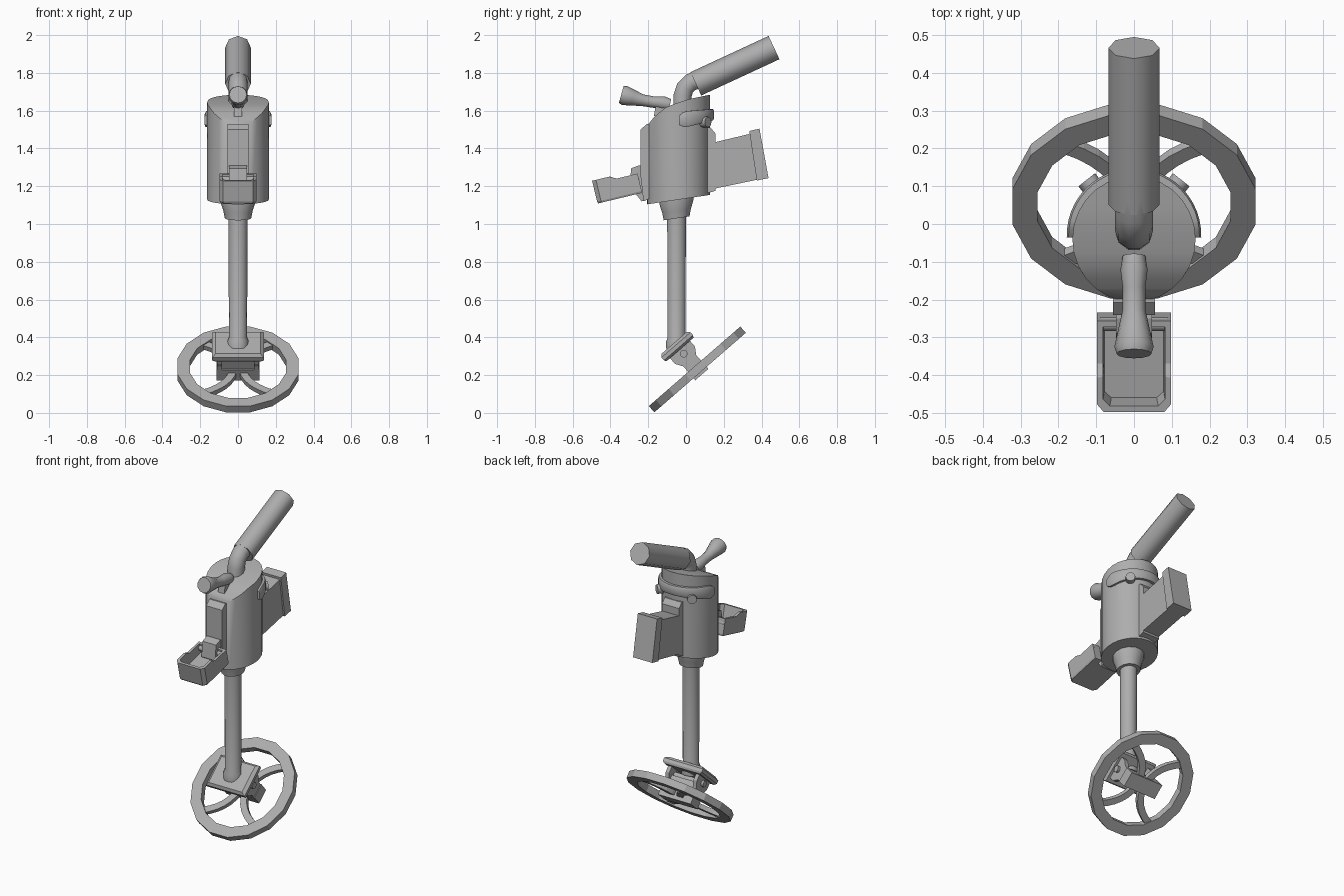
import bpy, bmesh
from math import sin, cos, pi, radians
from mathutils import Matrix, Vector

if "Cube" in bpy.data.objects:
    bpy.data.objects.remove(bpy.data.objects["Cube"])

GREY = (0.42, 0.42, 0.42, 1)
grey = bpy.data.materials.new("grey")
grey.use_nodes = True
grey.diffuse_color = GREY
grey.node_tree.nodes["Principled BSDF"].inputs["Base Color"].default_value = GREY


def finish(name, bm, frame=None, smooth=False):
    bmesh.ops.recalc_face_normals(bm, faces=bm.faces)
    if frame:
        bm.transform(frame)
    mesh = bpy.data.meshes.new(name)
    bm.to_mesh(mesh)
    bm.free()
    mesh.materials.append(grey)
    ob = bpy.data.objects.new(name, mesh)
    bpy.context.collection.objects.link(ob)
    if smooth:
        bpy.ops.object.select_all(action="DESELECT")
        ob.select_set(True)
        bpy.context.view_layer.objects.active = ob
        bpy.ops.object.shade_smooth_by_angle(angle=radians(47))
    return ob


def loft(name, rings, frame=None, smooth=False, closed=False):
    """Skin a list of equal-length point rings; cap the ends unless closed."""
    bm = bmesh.new()
    vs = [[bm.verts.new(p) for p in r] for r in rings]
    n = len(vs[0])
    for a, b in zip(vs, vs[1:] + (vs[:1] if closed else [])):
        for i in range(n):
            j = (i + 1) % n
            bm.faces.new((a[i], a[j], b[j], b[i]))
    if not closed:
        bm.faces.new(vs[0])
        bm.faces.new(vs[-1])
    return finish(name, bm, frame, smooth)


def prism(name, yz, x0, x1, frame=None):
    """Extrude a side profile across x."""
    return loft(name, [[(x, y, z) for y, z in yz] for x in (x0, x1)], frame)


def tube(name, path, sides=12, smooth=True):
    """Sweep circles along a side-plane path of (y, z, radius)."""
    pts = [Vector((0, y, z)) for y, z, r in path]
    rings = []
    for i, p in enumerate(pts):
        t = (pts[min(i + 1, len(pts) - 1)] - pts[max(i - 1, 0)]).normalized()
        across, r = Vector((0, -t.z, t.y)), path[i][2]
        rings.append([p + Vector((r * cos(a), 0, 0)) + across * r * sin(a)
                      for a in (2 * pi * k / sides for k in range(sides))])
    return loft(name, rings, None, smooth)


def rod(name, a, b, radius, frame=None, sides=12):
    a, b = Vector(a), Vector(b)
    bm = bmesh.new()
    place = Matrix.Translation((a + b) / 2) @ (b - a).to_track_quat("Z", "Y").to_matrix().to_4x4()
    bmesh.ops.create_cone(bm, cap_ends=True, segments=sides, radius1=radius,
                          radius2=radius, depth=(b - a).length, matrix=place)
    return finish(name, bm, frame, True)


def rect(x, y, z):
    return [(-x, -y, z), (x, -y, z), (x, y, z), (-x, y, z)]


# Tilted search ring
base = Matrix.Translation((0, 0.06, 0.23)) @ Matrix.Rotation(radians(41), 4, "X")
SIDES = 16
rings = []
for k in range(SIDES):
    a = 2 * pi * (k + 0.5) / SIDES
    rings.append([(r * cos(a), r * sin(a), z) for r, z in
                  ((0.327, -0.022), (0.327, 0.022), (0.26, 0.022), (0.26, -0.022))])
loft("base_ring", rings, base, closed=True)

# Four curved spokes
p0, p1, p2 = Vector((0.025, 0.02)), Vector((0.045, 0.14)), Vector((0.185, 0.2))
for sx in (-1, 1):
    for sy in (-1, 1):
        rings = []
        for k in range(7):
            t = k / 6
            p = p0 * (1 - t) ** 2 + p1 * 2 * t * (1 - t) + p2 * t * t
            d = ((p1 - p0) * (1 - t) + (p2 - p1) * t).normalized()
            n = Vector((-d.y, d.x)) * 0.02
            rings.append([(sx * q.x, sy * q.y, z) for q, z in
                          ((p + n, 0.014), (p - n, 0.014), (p - n, -0.014), (p + n, -0.014))])
        loft("spoke", rings, base)

# Pivot bracket between ring and shaft
loft("hub_block", [rect(0.115, 0.046, -0.036), rect(0.115, 0.046, 0.035)], base)
loft("mount_plate", [rect(0.125, 0.095, 0.14), rect(0.137, 0.102, 0.152),
                     rect(0.137, 0.102, 0.172), rect(0.118, 0.088, 0.187)], base)
ear = ((-0.045, 0), (0.045, 0), (0.045, 0.06), (0.07, 0.1), (0.07, 0.145),
       (-0.07, 0.145), (-0.07, 0.1), (-0.045, 0.06))
for s in (-1, 1):
    prism("bracket_ear", ear, s * 0.085, s * 0.11, base)
rod("pivot_pin", (-0.125, 0, 0.11), (0.125, 0, 0.11), 0.02, base)
prism("pivot_core", ((-0.035, 0.02), (0.035, 0.02), (0.035, 0.1), (-0.035, 0.1)), -0.085, 0.085, base)

# Shaft and collar
tube("shaft", ((-0.05, 0.34, 0.056), (-0.05, 0.38, 0.056), (-0.05, 0.4, 0.048), (-0.05, 1.06, 0.051)), 14)
loft("collar", [[(r * cos(a), r * sin(a) - 0.05, z + 0.15 * r * sin(a)) for a in
                 (2 * pi * k / 14 for k in range(14))]
                for r, z in ((0.07, 1.03), (0.078, 1.07), (0.092, 1.115), (0.092, 1.16))], None, True)

# Body: cylinder with sloped bottom and curved sloping top
TOP = ((-0.21, 1.515), (-0.17, 1.565), (-0.105, 1.62), (0.01, 1.66), (0.13, 1.685))


def top_z(y):
    for (a, za), (b, zb) in zip(TOP, TOP[1:]):
        if y <= b:
            return za + (zb - za) * (y - a) / (b - a)
    return TOP[-1][1]


bm = bmesh.new()
HALF = 14
levels = []
for height in (lambda y: 1.135 + 0.15 * y, top_z):
    loop = []
    for k in range(2 * HALF):
        a = pi * k / HALF - pi / 2
        y = 0.167 * sin(a) - 0.04
        loop.append(bm.verts.new((0.163 * cos(a), y, height(y))))
    levels.append(loop)
low, high = levels
for i in range(2 * HALF):
    j = (i + 1) % (2 * HALF)
    bm.faces.new((low[i], low[j], high[j], high[i]))
bm.faces.new(low)
for k in range(HALF):
    strip = [high[k], high[k + 1], high[-k - 1], high[-k]]
    bm.faces.new(list(dict.fromkeys(strip)))
finish("body", bm, None, True)

# Strap wrapped around the back, with two buttons
rings = []
for k in range(25):
    t = k / 24
    a = radians(-2 + 184 * t)
    edge = min(t, 1 - t)
    h = (0.045 - 0.015 * sin(a)) * min(1, 0.3 + edge * 12) ** 0.5
    z = 1.55 + 0.028 * sin(a)
    rings.append([(r * cos(a), r * sin(a) - 0.03, z + dz) for r, dz in
                  ((0.15, -h), (0.173, -h), (0.178, -h * 0.7), (0.178, h * 0.7), (0.173, h), (0.15, h))])
loft("back_strap", rings, None, True)
for s in (-1, 1):
    rod("strap_button", (s * 0.08, 0.06, 1.54), (s * 0.125, 0.117, 1.54), 0.028)

# Neck elbow and long grip tube
tube("neck", ((-0.02, 1.62, 0.05), (-0.018, 1.68, 0.05), (-0.005, 1.72, 0.05),
              (0.025, 1.75, 0.05), (0.09, 1.775, 0.05)), 10)
tube("grip_tube", ((0.052, 1.742, 0.068), (0.466, 1.934, 0.068)), 8)

# Flared knob at the top front
tube("front_knob", ((-0.085, 1.632, 0.03), (-0.12, 1.64, 0.036), (-0.17, 1.645, 0.03),
                    (-0.23, 1.655, 0.031), (-0.28, 1.668, 0.042), (-0.325, 1.68, 0.052),
                    (-0.343, 1.685, 0.046)), 12)
prism("knob_stem", ((-0.17, 1.57), (-0.09, 1.6), (-0.09, 1.63), (-0.16, 1.63)), -0.022, 0.022)

# Rear slab, battery arm and end cap
prism("rear_slab", ((0.1, 1.16), (0.155, 1.175), (0.155, 1.48), (0.13, 1.51), (0.1, 1.51)), -0.06, 0.06)
prism("rear_arm", ((0.14, 1.185), (0.38, 1.235), (0.35, 1.48), (0.14, 1.43)), -0.058, 0.058)
prism("rear_cap", ((0.375, 1.23), (0.437, 1.243), (0.389, 1.505), (0.335, 1.492)), -0.068, 0.068)

# Front slab and hinge
prism("front_slab", ((-0.18, 1.14), (-0.225, 1.12), (-0.24, 1.25), (-0.24, 1.5), (-0.207, 1.53), (-0.18, 1.53)),
      -0.056, 0.056)
prism("hinge_block", ((-0.2, 1.13), (-0.235, 1.12), (-0.3, 1.2), (-0.29, 1.295), (-0.25, 1.31), (-0.2, 1.31)),
      -0.048, 0.048)
rod("hinge_pin", (-0.09, -0.265, 1.235), (0.09, -0.265, 1.235), 0.018)

# Open front tray, tilted downwards, with a raised lip at the front
tray = Matrix.Translation((0, -0.232, 1.165)) @ Matrix.Rotation(radians(13.5), 4, "X")


def tray_loop(inset, z=None):
    half = [(0.098, 0.0), (0.098, -0.115), (0.098, -0.15), (0.098, -0.222), (0.08, -0.243)]
    pts = half + [(-x, y) for x, y in reversed(half)]
    loop = []
    for x, y in pts:
        s = 1 if x > 0 else -1
        rim = 0.124 if y < -0.12 else 0.105
        loop.append((x - s * inset, y * (1 - 2 * inset / 0.243) - inset, rim if z is None else z))
    return loop


loft("front_tray", [tray_loop(0.004, 0), tray_loop(0, 0.01), tray_loop(0), tray_loop(0.016),
                    tray_loop(0.02, 0.045)], tray)
